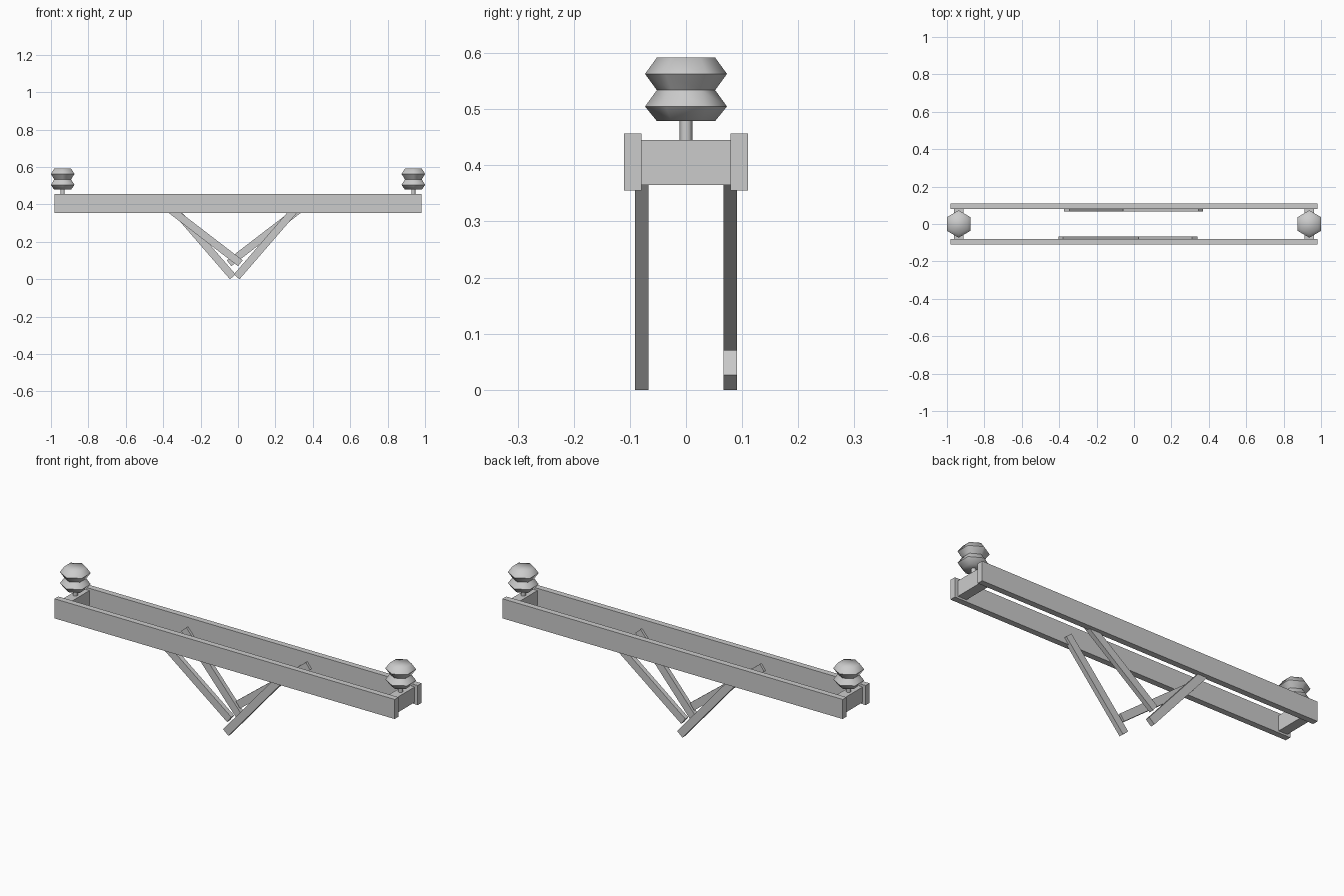
import bpy, bmesh, math
from mathutils import Matrix, Vector

if "Cube" in bpy.data.objects:
    bpy.data.objects.remove(bpy.data.objects["Cube"])


def finish(name, bm, angle):
    bmesh.ops.recalc_face_normals(bm, faces=bm.faces)
    mesh = bpy.data.meshes.new(name)
    bm.to_mesh(mesh)
    bm.free()
    ob = bpy.data.objects.new(name, mesh)
    bpy.context.collection.objects.link(ob)
    bpy.ops.object.select_all(action='DESELECT')
    ob.select_set(True)
    bpy.context.view_layer.objects.active = ob
    bpy.ops.object.shade_smooth_by_angle(angle=math.radians(angle))
    return ob


def box(name, center, size, tilt=0.0):
    """Box, optionally tilted in the xz plane."""
    bm = bmesh.new()
    m = (Matrix.Translation(center) @ Matrix.Rotation(-tilt, 4, 'Y')
         @ Matrix.Diagonal((*size, 1)))
    bmesh.ops.create_cube(bm, size=1, matrix=m)
    return finish(name, bm, 30)


def lathe(name, x, profile, sides=6):
    """Closed, capped turned shape with corners on the y axis."""
    bm = bmesh.new()
    rings = []
    for r, z in profile:
        rings.append([bm.verts.new((x + r * math.sin(math.tau * i / sides),
                                    r * math.cos(math.tau * i / sides), z))
                      for i in range(sides)])
    for a, b in zip(rings, rings[1:]):
        for i in range(sides):
            j = (i + 1) % sides
            bm.faces.new((a[i], a[j], b[j], b[i]))
    bm.faces.new(rings[0])
    bm.faces.new(rings[-1])
    return finish(name, bm, 62)


def strut(name, low, high, y, thick=0.04, depth=0.024):
    """Bar whose lower long edge runs from low to high in the xz plane."""
    a, b = Vector(low), Vector(high)
    d = b - a
    n = Vector((-d.y, d.x)).normalized()
    if n.y < 0:
        n = -n
    c = (a + b) / 2 + n * thick / 2
    return box(name, (c.x, y, c.y), (d.length, depth, thick), math.atan2(d.y, d.x))


# Long side rails
for side, y in (("front", -0.095), ("back", 0.095)):
    box(f"{side}_rail", (0, y, 0.406), (1.96, 0.031, 0.102))

# End cross blocks, stems and turned knobs
KNOB = [(0.052, 0.479), (0.073, 0.505), (0.052, 0.534), (0.073, 0.563), (0.052, 0.592)]
for side, x in (("left", -0.9375), ("right", 0.9375)):
    box(f"{side}_cross_block", (x, 0, 0.405), (0.05, 0.162, 0.08))
    lathe(f"{side}_stem", x, [(0.012, 0.44), (0.012, 0.485)])
    lathe(f"{side}_knob", x, KNOB)

# V supports: one long strut and one butting strut, turned half round at the back
MID = -0.0175
for side, y, s in (("front", -0.079, 1), ("back", 0.079, -1)):
    strut(f"{side}_long_strut", (MID + s * 0.0255, 0), (MID + s * 0.357, 0.383), y)
    strut(f"{side}_butting_strut", (MID + s * 0.018, 0.07), (MID - s * 0.386, 0.38), y)
